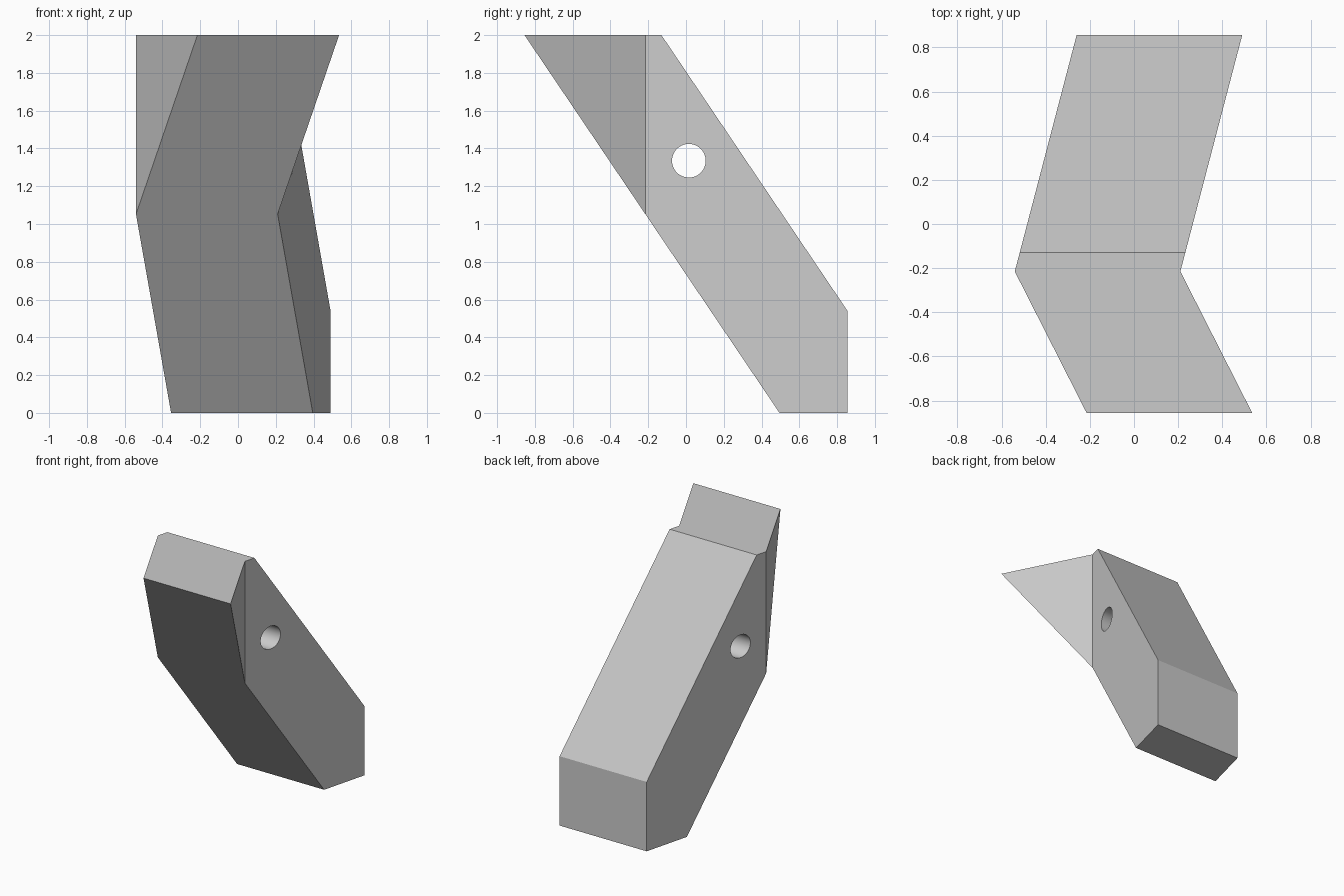
import bpy, bmesh, math

cube = bpy.data.objects.get("Cube")
if cube:
    bpy.data.objects.remove(cube, do_unlink=True)

WIDTH = 0.75
BEND_Y = -0.215
PROFILE = [(-0.855, 2), (-0.13, 2), (0.855, 0.54), (0.855, 0), (0.495, 0)]  # y, z

grey = bpy.data.materials.new("light_grey")
grey.use_nodes = True
colour = (0.6, 0.6, 0.6, 1)
grey.diffuse_color = colour
grey.node_tree.nodes["Principled BSDF"].inputs["Base Color"].default_value = colour


def right_edge(y):
    """x of the bent right wall at depth y."""
    if y < BEND_Y:
        return -0.54 + 0.325 * (BEND_Y - y) / (BEND_Y + 0.855)
    return -0.54 + 0.28 * (y - BEND_Y) / (0.855 - BEND_Y)


# Slanted block: extruded side profile, split at the bend and sheared sideways
bm = bmesh.new()
side = bm.faces.new([bm.verts.new((0, y, z)) for y, z in PROFILE])
ext = bmesh.ops.extrude_face_region(bm, geom=[side])
for v in ext["geom"]:
    if isinstance(v, bmesh.types.BMVert):
        v.co.x += WIDTH
if side.is_valid and len(bm.faces) == len(PROFILE) + 1:
    bm.faces.new(side.verts)
bmesh.ops.bisect_plane(bm, geom=bm.verts[:] + bm.edges[:] + bm.faces[:],
                       plane_co=(0, BEND_Y, 0), plane_no=(0, 1, 0))
for v in bm.verts:
    v.co.x += right_edge(v.co.y)
bmesh.ops.recalc_face_normals(bm, faces=bm.faces[:])
mesh = bpy.data.meshes.new("bent_block")
bm.to_mesh(mesh)
bm.free()
block = bpy.data.objects.new("bent_block", mesh)
bpy.context.collection.objects.link(block)
mesh.materials.append(grey)

# Round cross hole
bpy.ops.mesh.primitive_cylinder_add(vertices=64, radius=0.089, depth=3,
                                    location=(0, 0.015, 1.335),
                                    rotation=(0, math.pi / 2, 0))
cutter = bpy.context.object
cutter.name = "hole_cutter"
cutter.hide_render = True
cutter.data.materials.append(grey)
cut = block.modifiers.new("cross_hole", "BOOLEAN")
cut.operation = "DIFFERENCE"
cut.solver = "EXACT"
cut.object = cutter

bpy.ops.object.select_all(action="DESELECT")
block.select_set(True)
bpy.context.view_layer.objects.active = block
bpy.ops.object.modifier_apply(modifier=cut.name)
bpy.data.objects.remove(cutter, do_unlink=True)
bpy.ops.object.shade_smooth_by_angle(angle=math.radians(10))
